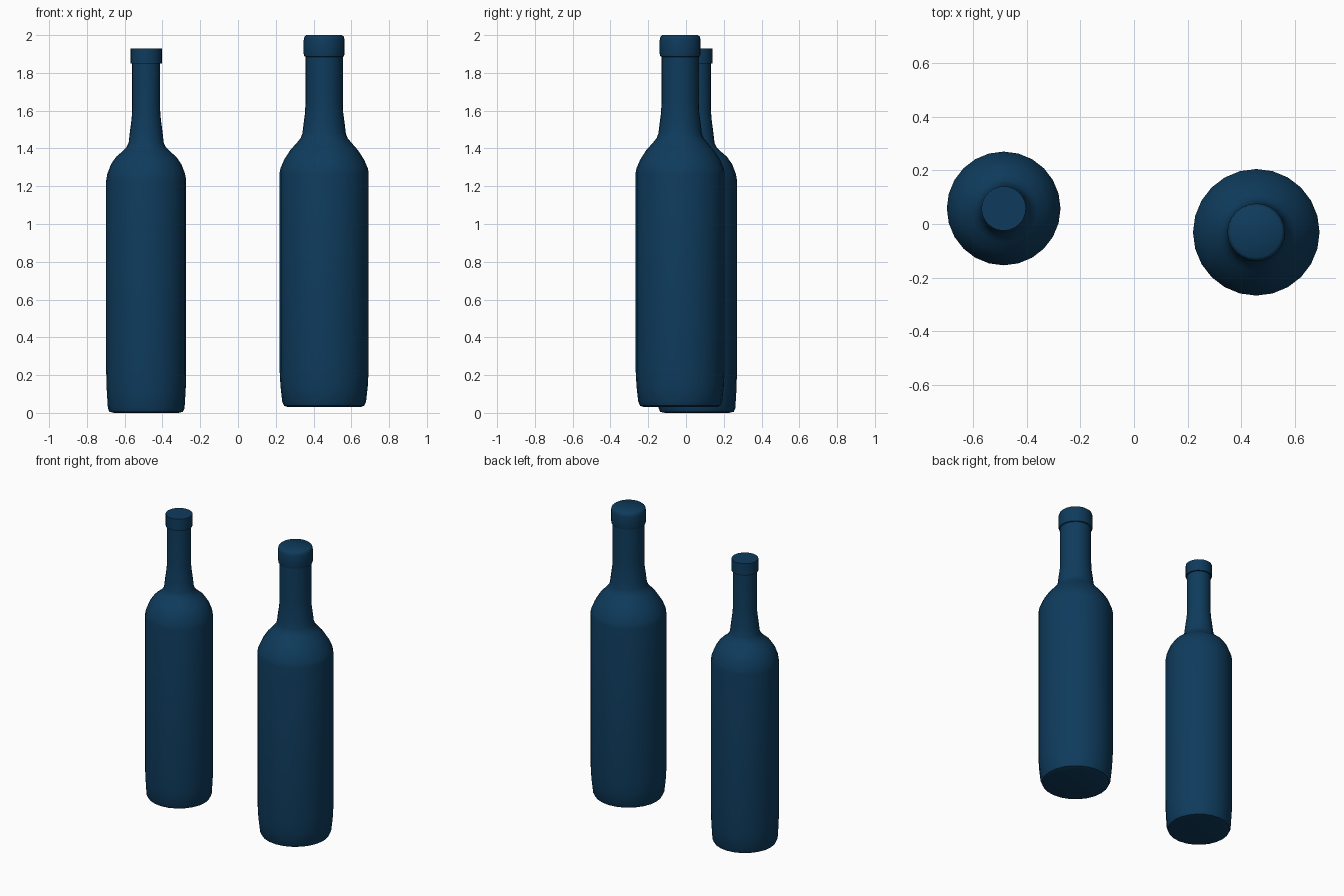
import bpy, bmesh, math
from mathutils import Vector

cube = bpy.data.objects.get("Cube")
if cube:
    bpy.data.objects.remove(cube, do_unlink=True)

# Dark blue glass
glass = bpy.data.materials.new("dark_blue_glass")
glass.use_nodes = True
colour = (0.0045, 0.044, 0.108, 1)
glass.diffuse_color = colour
bsdf = glass.node_tree.nodes["Principled BSDF"]
bsdf.inputs["Base Color"].default_value = colour
bsdf.inputs["Roughness"].default_value = 0.5

SIDES = 24


def lathe(name, profile, centre):
    """Turn a (radius, height) profile around the vertical axis."""
    bm = bmesh.new()
    verts = [bm.verts.new((r, 0, z)) for r, z in profile]
    edges = [bm.edges.new(pair) for pair in zip(verts, verts[1:])]
    bmesh.ops.spin(bm, geom=verts + edges, cent=(0, 0, 0), axis=(0, 0, 1),
                   angle=math.tau, steps=SIDES, use_duplicate=False)
    bmesh.ops.remove_doubles(bm, verts=bm.verts, dist=0.0005)
    bmesh.ops.recalc_face_normals(bm, faces=bm.faces)
    mesh = bpy.data.meshes.new(name)
    bm.to_mesh(mesh)
    bm.free()
    mesh.materials.append(glass)
    obj = bpy.data.objects.new(name, mesh)
    obj.location = Vector((*centre, 0))
    bpy.context.collection.objects.link(obj)
    bpy.ops.object.select_all(action='DESELECT')
    obj.select_set(True)
    bpy.context.view_layer.objects.active = obj
    bpy.ops.object.shade_smooth_by_angle(angle=math.radians(40))
    return obj


# Slim bottle: base, body, shoulder, neck, square-edged lip
lathe("slim_bottle", [
    (0, 0.005), (0.17, 0.0), (0.195, 0.006), (0.203, 0.025), (0.209, 0.12),
    (0.212, 0.22), (0.212, 1.23), (0.206, 1.265), (0.187, 1.315),
    (0.16, 1.355), (0.125, 1.385), (0.105, 1.405), (0.093, 1.43),
    (0.086, 1.49), (0.078, 1.55), (0.074, 1.60), (0.074, 1.85),
    (0.083, 1.85), (0.083, 1.93), (0, 1.93),
], (-0.486, 0.058))

# Wide bottle: base, body, shoulder, neck, rounded lip
lathe("wide_bottle", [
    (0, 0.035), (0.19, 0.03), (0.212, 0.038), (0.222, 0.06), (0.231, 0.14),
    (0.236, 0.23), (0.236, 1.27), (0.231, 1.295), (0.212, 1.34),
    (0.18, 1.39), (0.142, 1.433), (0.124, 1.455), (0.115, 1.48),
    (0.109, 1.53), (0.101, 1.59), (0.099, 1.64), (0.099, 1.885),
    (0.105, 1.888), (0.108, 1.90), (0.108, 1.975), (0.104, 1.992),
    (0.094, 2.0), (0, 2.0),
], (0.456, -0.031))
